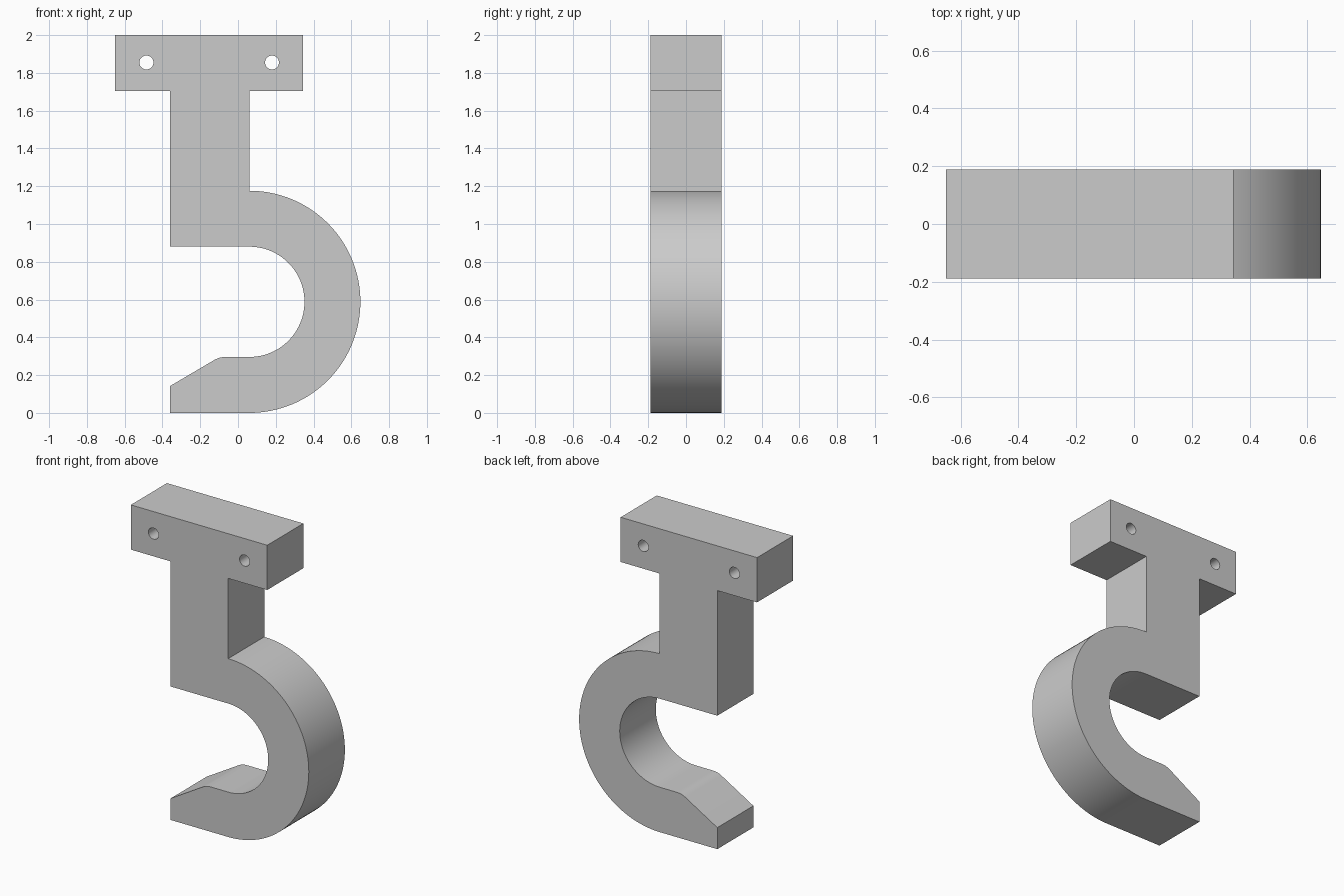
import bpy, bmesh
from math import cos, sin, radians

cube = bpy.data.objects.get("Cube")
if cube:
    bpy.data.objects.remove(cube, do_unlink=True)

DEPTH = 0.376
CX, CZ = 0.06, 0.588       # centre of the hook bend
R_OUT, R_IN = 0.588, 0.292


def arc(cx, cz, r, start, end, steps):
    """Points along a circular arc, angles in degrees."""
    angles = [radians(start + (end - start) * i / steps) for i in range(steps + 1)]
    return [(cx + r * cos(a), cz + r * sin(a)) for a in angles]


# Single grey material
grey = bpy.data.materials.new("Plain grey")
grey.use_nodes = True
grey.diffuse_color = (0.6, 0.6, 0.6, 1)
grey.node_tree.nodes["Principled BSDF"].inputs["Base Color"].default_value = (0.6, 0.6, 0.6, 1)

# Side profile: mounting bar, stem, bend and chamfered tip
tip_top = CZ - R_IN
profile = [(-0.65, 2), (-0.65, 1.705), (-0.36, 1.705), (-0.36, 0.88)]
profile += arc(CX, CZ, R_IN, 90, -90, 48)
profile += arc(-0.066, tip_top - 0.12, 0.12, 90, 120, 6)
profile += [(-0.36, 0.142), (-0.36, 0)]
profile += arc(CX, CZ, R_OUT, -90, 90, 64)
profile += [(CX, 1.705), (0.345, 1.705), (0.345, 2)]

bm = bmesh.new()
face = bm.faces.new([bm.verts.new((x, -DEPTH / 2, z)) for x, z in profile])
result = bmesh.ops.extrude_face_region(bm, geom=[face])
moved = [v for v in result["geom"] if isinstance(v, bmesh.types.BMVert)]
bmesh.ops.translate(bm, verts=moved, vec=(0, DEPTH, 0))
bmesh.ops.recalc_face_normals(bm, faces=bm.faces[:])
mesh = bpy.data.meshes.new("wall_hook")
bm.to_mesh(mesh)
bm.free()
hook = bpy.data.objects.new("wall_hook", mesh)
bpy.context.collection.objects.link(hook)
mesh.materials.append(grey)

# Screw holes through the mounting bar
cutters = []
for x in (-0.485, 0.18):
    bpy.ops.mesh.primitive_cylinder_add(vertices=32, radius=0.037, depth=1,
                                        location=(x, 0, 1.855), rotation=(radians(90), 0, 0))
    cutter = bpy.context.object
    cutter.name = "screw_hole_cutter"
    cutter.hide_render = True
    cutter.data.materials.append(grey)
    cutters.append(cutter)
    cut = hook.modifiers.new("screw_hole", "BOOLEAN")
    cut.operation = "DIFFERENCE"
    cut.solver = "EXACT"
    cut.object = cutter

# Apply the cuts, drop the cutters and smooth the curved faces
bpy.ops.object.select_all(action="DESELECT")
hook.select_set(True)
bpy.context.view_layer.objects.active = hook
for name in [m.name for m in hook.modifiers]:
    bpy.ops.object.modifier_apply(modifier=name)
for cutter in cutters:
    bpy.data.objects.remove(cutter, do_unlink=True)
bpy.ops.object.shade_smooth_by_angle(angle=radians(25))
